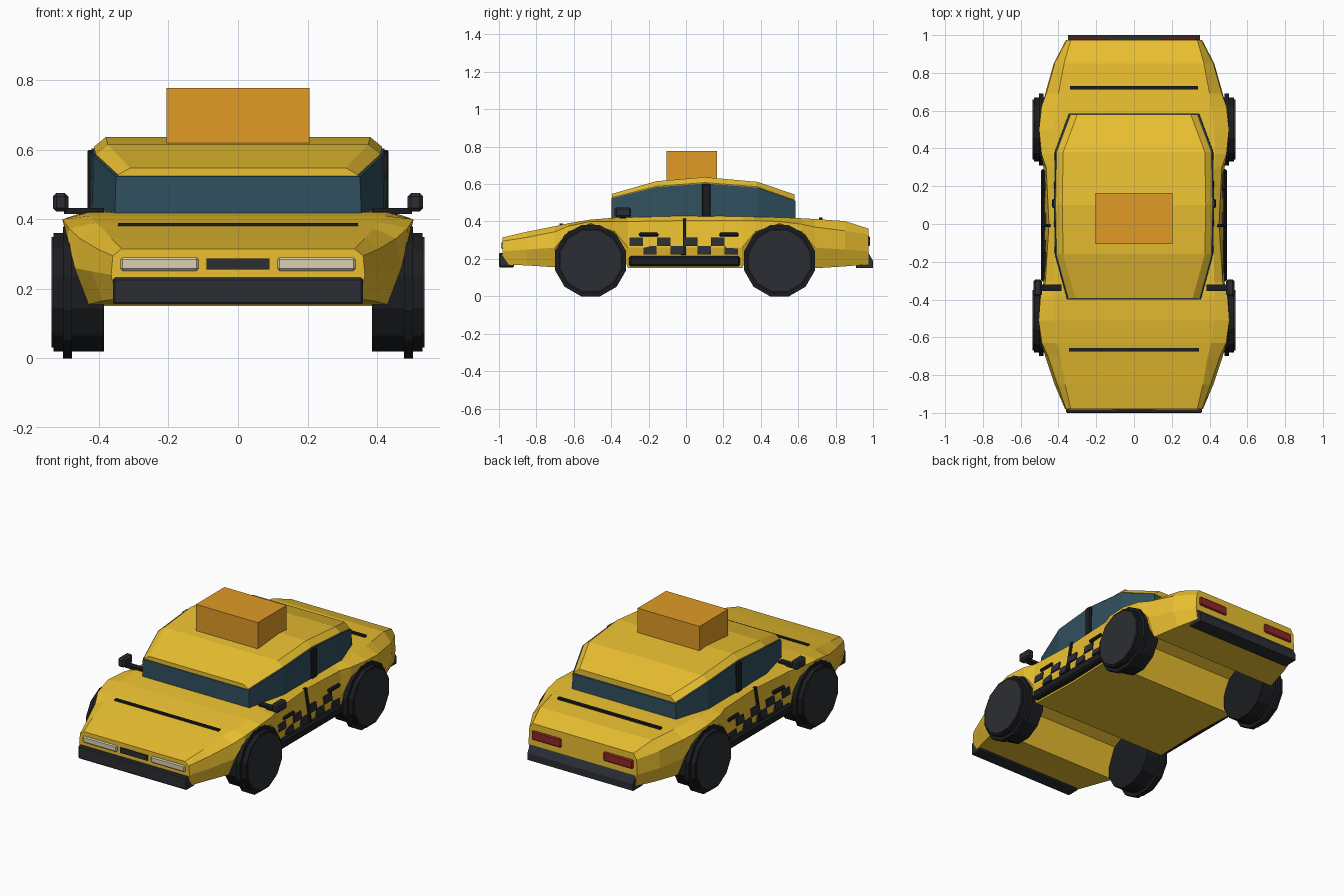
import bpy, bmesh, math
from mathutils import Matrix, Vector

if "Cube" in bpy.data.objects:
    bpy.data.objects.remove(bpy.data.objects["Cube"])


def mat(name, r, g, b):
    m = bpy.data.materials.new(name)
    m.diffuse_color = (r, g, b, 1)
    m.use_nodes = True
    m.node_tree.nodes["Principled BSDF"].inputs["Base Color"].default_value = m.diffuse_color
    return m


YELLOW = mat("yellow_paint", 0.83, 0.53, 0.03)
ORANGE = mat("orange_sign", 0.75, 0.33, 0.02)
GLASS = mat("blue_glass", 0.03, 0.08, 0.115)
DARK = mat("dark_trim", 0.024, 0.027, 0.033)
BLACK = mat("black_rubber", 0.011, 0.012, 0.014)
CREAM = mat("cream_lamp", 0.7, 0.63, 0.45)
RED = mat("red_lamp", 0.28, 0.02, 0.02)


def finish(bm, name, material):
    bmesh.ops.recalc_face_normals(bm, faces=bm.faces)
    me = bpy.data.meshes.new(name)
    bm.to_mesh(me)
    bm.free()
    me.materials.append(material)
    ob = bpy.data.objects.new(name, me)
    bpy.context.collection.objects.link(ob)
    return ob


def loft(name, material, sections):
    """Skin mirrored half-sections given as (y, [(x, z), ...] from top to bottom)."""
    bm = bmesh.new()
    rings = []
    for y, half in sections:
        pts = half + [(-x, z) for x, z in reversed(half)]
        rings.append([bm.verts.new((x, y, z)) for x, z in pts])
    n = len(rings[0])
    for a, b in zip(rings, rings[1:]):
        for i in range(n):
            j = (i + 1) % n
            bm.faces.new((a[i], a[j], b[j], b[i]))
    bm.faces.new(rings[0])
    bm.faces.new(rings[-1])
    return finish(bm, name, material)


def box(name, material, x, y, z, bevel=0.0, lean=0.0):
    """Box from (min, max) ranges, optionally bevelled and leaned about y."""
    lo, hi = Vector((x[0], y[0], z[0])), Vector((x[1], y[1], z[1]))
    bm = bmesh.new()
    bmesh.ops.create_cube(bm, size=1, matrix=Matrix.Diagonal((*(hi - lo), 1)))
    if bevel:
        bmesh.ops.bevel(bm, geom=bm.edges[:], offset=bevel, segments=1, affect='EDGES')
    ob = finish(bm, name, material)
    ob.location = (lo + hi) / 2
    ob.rotation_euler.y = lean
    return ob


def side_box(name, material, s, x, y, z, bevel=0.0, lean=0.0):
    return box(name, material, sorted((s * x[0], s * x[1])), y, z, bevel, s * lean)


def disc(name, material, s, x, y, r):
    """Twelve-sided cylinder along x resting flat side down."""
    bm = bmesh.new()
    bmesh.ops.create_cone(bm, cap_ends=True, segments=12, radius1=r, radius2=r, depth=x[1] - x[0],
                          matrix=Matrix.Rotation(math.pi / 2, 4, 'Y') @ Matrix.Rotation(math.pi / 12, 4, 'Z'))
    ob = finish(bm, name, material)
    ob.location = (s * (x[0] + x[1]) / 2, y, 0.19)


# Body shell: top edge, shoulder, lower side, bottom edge; the bottom rises over the wheels
body = [
    (-0.98, [(.335, .315), (.36, .295), (.365, .24), (.35, .17)]),
    (-0.85, [(.365, .345), (.405, .315), (.42, .25), (.39, .165)]),
    (-0.70, [(.39, .375), (.455, .345), (.47, .26), (.43, .155)]),
    (-0.63, [(.41, .39), (.488, .375), (.49, .345), (.47, .32)]),
    (-0.51, [(.425, .41), (.505, .40), (.503, .39), (.48, .375)]),
    (-0.38, [(.43, .42), (.495, .40), (.49, .345), (.47, .32)]),
    (-0.31, [(.425, .422), (.47, .40), (.48, .26), (.46, .15)]),
    (0.00, [(.42, .43), (.45, .405), (.473, .26), (.45, .15)]),
    (0.30, [(.425, .427), (.465, .405), (.48, .26), (.46, .15)]),
    (0.37, [(.43, .425), (.49, .405), (.49, .345), (.47, .32)]),
    (0.50, [(.425, .422), (.503, .40), (.503, .39), (.48, .375)]),
    (0.62, [(.41, .417), (.49, .385), (.49, .345), (.47, .32)]),
    (0.69, [(.40, .413), (.465, .37), (.47, .26), (.43, .15)]),
    (0.85, [(.37, .402), (.42, .35), (.425, .25), (.39, .16)]),
    (0.975, [(.335, .362), (.355, .33), (.36, .24), (.35, .17)]),
]
loft("body_shell", YELLOW, body)

# Cabin: glass band and the roof above it (y, half width, underside z, top z)
cabin = [(-.395, .345, .52, .548), (-.16, .41, .58, .615), (.10, .415, .60, .637),
         (.38, .41, .578, .612), (.58, .335, .507, .545)]
loft("cabin_glass", GLASS, [(y * 1.01, [(w + .006, u + .003), (w + .01, .40)]) for y, w, u, t in cabin])
loft("roof", YELLOW, [(y, [(w - .035, t), (w, u + .008), (w - .005, u - .01)]) for y, w, u, t in cabin])
box("roof_sign", ORANGE, (-.205, .205), (-.105, .165), (.61, .777))

# Front end
box("front_bumper", DARK, (-.36, .36), (-1, -.92), (.155, .232), .006)
box("front_grille", DARK, (-.09, .09), (-.987, -.96), (.256, .287))
box("hood_slit", BLACK, (-.345, .345), (-.675, -.657), (.375, .39))

# Rear end
loft("rear_bumper", DARK, [(.91, [(.35, .19), (.35, .15)]), (.945, [(.35, .232), (.35, .15)]),
                           (.975, [(.35, .232), (.35, .15)]), (1.0, [(.35, .19), (.35, .15)])])
box("trunk_slit", BLACK, (-.34, .34), (.712, .73), (.405, .422))

for s, side in ((-1, "left"), (1, "right")):
    # Lamps
    side_box(side + "_headlamp", CREAM, s, (.113, .338), (-.988, -.96), (.252, .29), .006)
    side_box(side + "_tail_lamp", RED, s, (.14, .335), (.95, .984), (.268, .322), .006)

    # Wheels
    for end, y in (("front", -.51), ("rear", .50)):
        name = f"{side}_{end}_"
        disc(name + "tyre", BLACK, s, (.385, .53), y, .176)
        disc(name + "wheel_ring", BLACK, s, (.478, .503), y, .1967)
        disc(name + "hub", DARK, s, (.525, .537), y, .165)

    # Side trim, door seam and handles
    side_box(side + "_side_skirt", BLACK, s, (.44, .493), (-.305, .29), (.16, .215), .01)
    side_box(side + "_door_seam", BLACK, s, (.452, .474), (-.017, 0), (.22, .415), 0, -.17)
    side_box(side + "_window_pillar", BLACK, s, (.405, .433), (.085, .132), (.425, .60), .005)
    for i, y in enumerate((-.2, .23)):
        side_box(f"{side}_door_handle_{i + 1}", BLACK, s, (.455, .484), (y - .052, y + .052), (.32, .34), .006)

    # Checkered band
    for k in range(8):
        y, z = -.265 + .0725 * k, (.268 if k % 2 == 0 else .223)
        side_box(f"{side}_check_{k + 1}", DARK, s, (.46, .48), (y - .036, y + .036), (z, z + .045), 0, -.15)

    # Door mirror
    side_box(side + "_mirror_arm", BLACK, s, (.385, .50), (-.355, -.32), (.415, .433))
    side_box(side + "_mirror_head", DARK, s, (.488, .532), (-.382, -.293), (.422, .476), .01)
